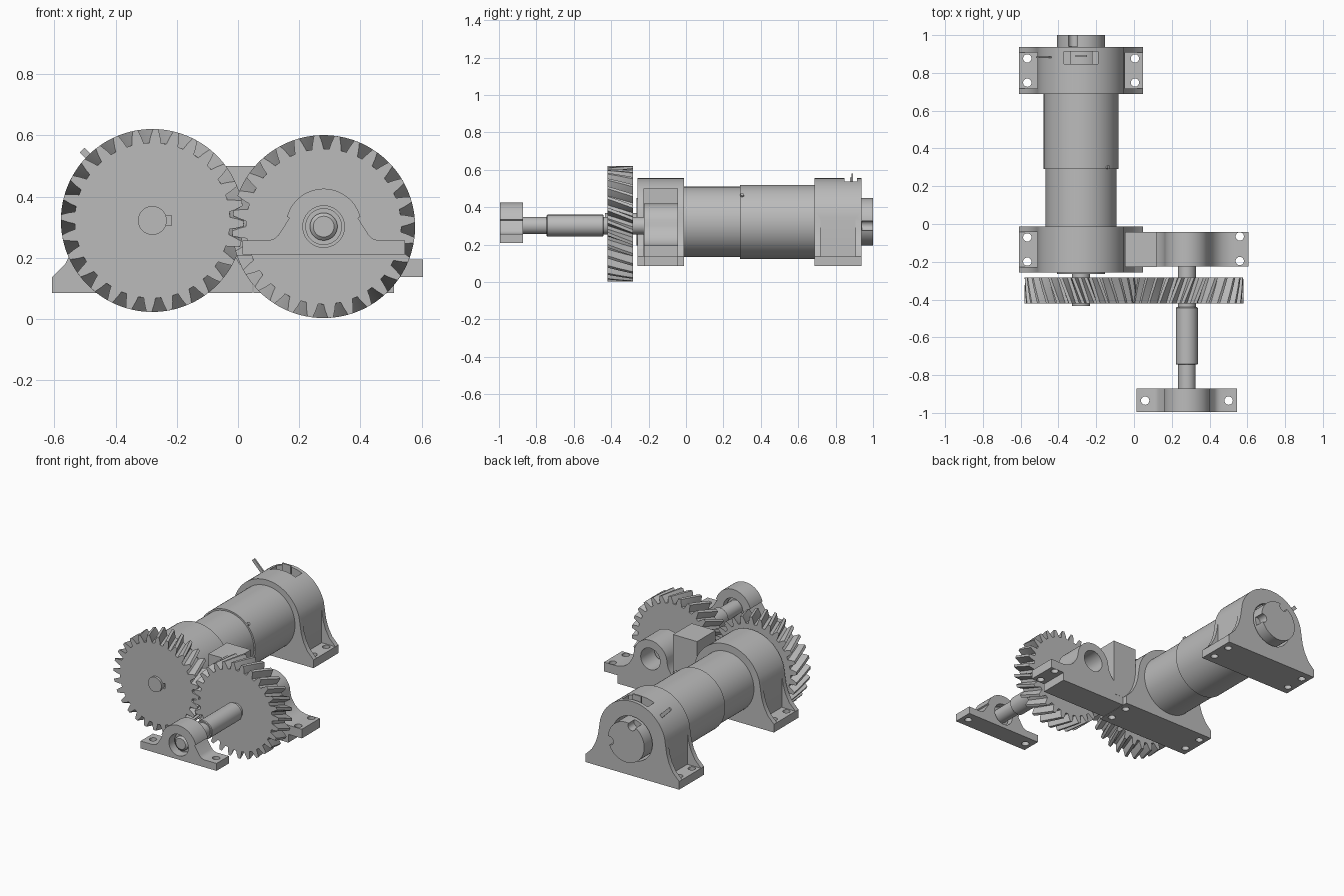
import bpy, bmesh
from math import sin, cos, pi, tau, radians
from mathutils import Matrix, Vector

default_cube = bpy.data.objects.get("Cube")
if default_cube:
    bpy.data.objects.remove(default_cube, do_unlink=True)

steel = bpy.data.materials.new("grey steel")
steel.use_nodes = True
GREY = (0.5, 0.5, 0.5, 1)
steel.diffuse_color = GREY
steel.node_tree.nodes["Principled BSDF"].inputs["Base Color"].default_value = GREY

DRUM_X, DRUM_Z = -0.28, 0.322
PINION_X, PINION_Z = 0.28, 0.302


def smooth(mesh):
    mesh.shade_smooth()
    mesh.set_sharp_from_angle(angle=radians(32))


def finish(name, bm):
    bmesh.ops.recalc_face_normals(bm, faces=bm.faces)
    mesh = bpy.data.meshes.new(name)
    bm.to_mesh(mesh)
    bm.free()
    mesh.materials.append(steel)
    smooth(mesh)
    obj = bpy.data.objects.new(name, mesh)
    bpy.context.collection.objects.link(obj)
    return obj


def box(name, low, high):
    bm = bmesh.new()
    low, high = Vector(low), Vector(high)
    place = Matrix.Translation((low + high) / 2) @ Matrix.Diagonal((high - low).to_4d())
    bmesh.ops.create_cube(bm, size=1, matrix=place)
    return finish(name, bm)


def rod(name, start, end, radius, sides=32):
    bm = bmesh.new()
    start, end = Vector(start), Vector(end)
    axis = end - start
    place = Matrix.Translation((start + end) / 2) @ axis.to_track_quat("Z", "Y").to_matrix().to_4x4()
    bmesh.ops.create_cone(bm, cap_ends=True, segments=sides, radius1=radius,
                          radius2=radius, depth=axis.length, matrix=place)
    return finish(name, bm)


def rings(name, loops):
    """Skin a row of equal point loops and cap both ends."""
    bm = bmesh.new()
    rows = [[bm.verts.new(p) for p in loop] for loop in loops]
    for a, b in zip(rows, rows[1:]):
        for i in range(len(a)):
            bm.faces.new((a[i - 1], a[i], b[i], b[i - 1]))
    bm.faces.new(rows[0])
    bm.faces.new(rows[-1])
    return finish(name, bm)


def lathe(name, cx, cz, profile, sides=72):
    return rings(name, [[(cx + r * cos(tau * i / sides), y, cz + r * sin(tau * i / sides))
                         for i in range(sides)] for y, r in profile])


def cut(obj, cutters):
    for c in cutters:
        c.hide_render = True
        mod = obj.modifiers.new("cut", "BOOLEAN")
        mod.object, mod.operation, mod.solver = c, "DIFFERENCE", "EXACT"
    graph = bpy.context.evaluated_depsgraph_get()
    graph.update()
    mesh = bpy.data.meshes.new_from_object(obj.evaluated_get(graph))
    obj.modifiers.clear()
    obj.data = mesh
    smooth(mesh)
    for c in cutters:
        bpy.data.objects.remove(c, do_unlink=True)


def bearing(name, cx, cz, y0, y1, half, arch, bore, hole_x, hole_ys, pocket=None):
    """Arched block: half outline mirrored in x, bored along y, bolted through the feet."""
    right = half + [(arch * cos(radians(a)), cz + arch * sin(radians(a))) for a in range(15, 90, 5)]
    outline = right + [(0, cz + arch)] + [(-x, z) for x, z in reversed(right)]
    body = rings(name, [[(cx + x, y, z) for x, z in outline] for y in (y0, y1)])
    cutters = [rod("bore", (cx, y0 - 0.1, cz), (cx, y1 + 0.1, cz), bore, 64)]
    for side in (-1, 1):
        x = cx + side * hole_x
        cutters += [rod("bolt_hole", (x, y, 0), (x, y, 0.3), 0.022, 24) for y in hole_ys]
        if pocket:
            inner, outer = sorted((cx + side * (arch - 0.002), cx + side * 0.4))
            cutters.append(box("pocket", (inner, y0 + pocket, 0.137), (outer, y1 - pocket, 0.5)))
    cut(body, cutters)
    return body


def helical_gear(name, cx, cz, phase, twist, teeth=28, layers=8):
    # One tooth: (fraction of pitch, radius)
    tooth = [(-0.34, 0.254), (-0.26, 0.273), (-0.13, 0.299),
             (0.13, 0.299), (0.26, 0.273), (0.34, 0.254)]
    front, back = -0.42, -0.283
    loops = []
    for k in range(layers + 1):
        t = k / layers
        loop = []
        for n in range(teeth):
            for f, r in tooth:
                a = phase + twist * t + tau * (n + f) / teeth
                loop.append((cx + r * cos(a), front + (back - front) * t, cz + r * sin(a)))
        loops.append(loop)
    return rings(name, loops)


# Meshing helical gears of opposite hand
tilt = -0.036
drum_gear = helical_gear("drum_gear", DRUM_X, DRUM_Z, tilt, 0.18)
pinion_gear = helical_gear("pinion_gear", PINION_X, PINION_Z, pi + tilt + pi / 28, -0.18)
cut(drum_gear, [box("keyway", (DRUM_X + 0.03, -0.5, DRUM_Z - 0.016),
                    (DRUM_X + 0.063, -0.4, DRUM_Z + 0.016))])

# Stepped drum with its journals
drum = lathe("drum", DRUM_X, DRUM_Z, [
    (-0.434, 0.047), (-0.265, 0.047), (-0.265, 0.127), (-0.1, 0.127), (-0.1, 0.188),
    (0.29, 0.188), (0.29, 0.198), (0.72, 0.198), (0.72, 0.127), (1.0, 0.127)])
notches = []
for angle in (110, -10):
    x = DRUM_X + 0.118 * cos(radians(angle))
    z = DRUM_Z + 0.118 * sin(radians(angle))
    notches.append(rod("notch", (x, 0.94, z), (x, 1.1, z), 0.027, 24))
cut(drum, notches)


def on_drum(radius, angle, y):
    return (DRUM_X + radius * cos(radians(angle)), y, DRUM_Z + radius * sin(radians(angle)))


rod("drum_pin", on_drum(0.17, 45, 0.3), on_drum(0.207, 45, 0.3), 0.01, 16)

# Pair of large drum bearings with webs around recessed feet
large_half = [(0.328, 0.085), (0.328, 0.137), (0.285, 0.18), (0.258, 0.23),
              (0.242, 0.28), (0.234, 0.33)]
for name, y0, y1 in (("front_drum_bearing", -0.258, -0.012), ("rear_drum_bearing", 0.688, 0.937)):
    mid = (y0 + y1) / 2
    block = bearing(name, DRUM_X, DRUM_Z, y0, y1, large_half, 0.234, 0.14, 0.285,
                    (mid - 0.064, mid + 0.064), pocket=0.03)
    if name.startswith("rear"):
        cut(block, [box("window", (DRUM_X - 0.09, 0.847, 0.45), (DRUM_X + 0.09, 0.913, 0.7))])

# Lever plates standing out of the rear bearing
box("window_lever", (DRUM_X - 0.03, 0.884, 0.44), (DRUM_X + 0.03, 0.894, 0.58))
lever = box("side_lever", (-0.06, -0.005, -0.011), (0.06, 0.005, 0.011))
lever.location = on_drum(0.265, 135, 0.883)
lever.rotation_euler.y = radians(45)

# Pinion shaft with sleeve and bearing bushes
lathe("pinion_shaft", PINION_X, PINION_Z, [
    (-0.975, 0.034), (-0.965, 0.045), (-0.95, 0.045), (-0.95, 0.06), (-0.9, 0.06), (-0.9, 0.046),
    (-0.745, 0.046), (-0.745, 0.054), (-0.741, 0.058), (-0.444, 0.058), (-0.44, 0.054),
    (-0.44, 0.047), (-0.15, 0.047)], 48)

# Rear pinion bearing, its raised feet sharing the bolts of the drum bearing
bearing("rear_pinion_bearing", PINION_X, PINION_Z, -0.224, -0.043,
        [(0.23, 0.085), (0.23, 0.137), (0.325, 0.137), (0.325, 0.195), (0.23, 0.195),
         (0.185, 0.207), (0.15, 0.235), (0.125, 0.275), (0.118, 0.302)],
        0.118, 0.068, 0.28, (-0.196, -0.066))

# Front pinion bearing
bearing("front_pinion_bearing", PINION_X, PINION_Z, -0.995, -0.872,
        [(0.266, 0.21), (0.266, 0.257), (0.178, 0.257), (0.16, 0.263), (0.147, 0.275),
         (0.112, 0.33)],
        0.124, 0.068, 0.221, (-0.935,))
